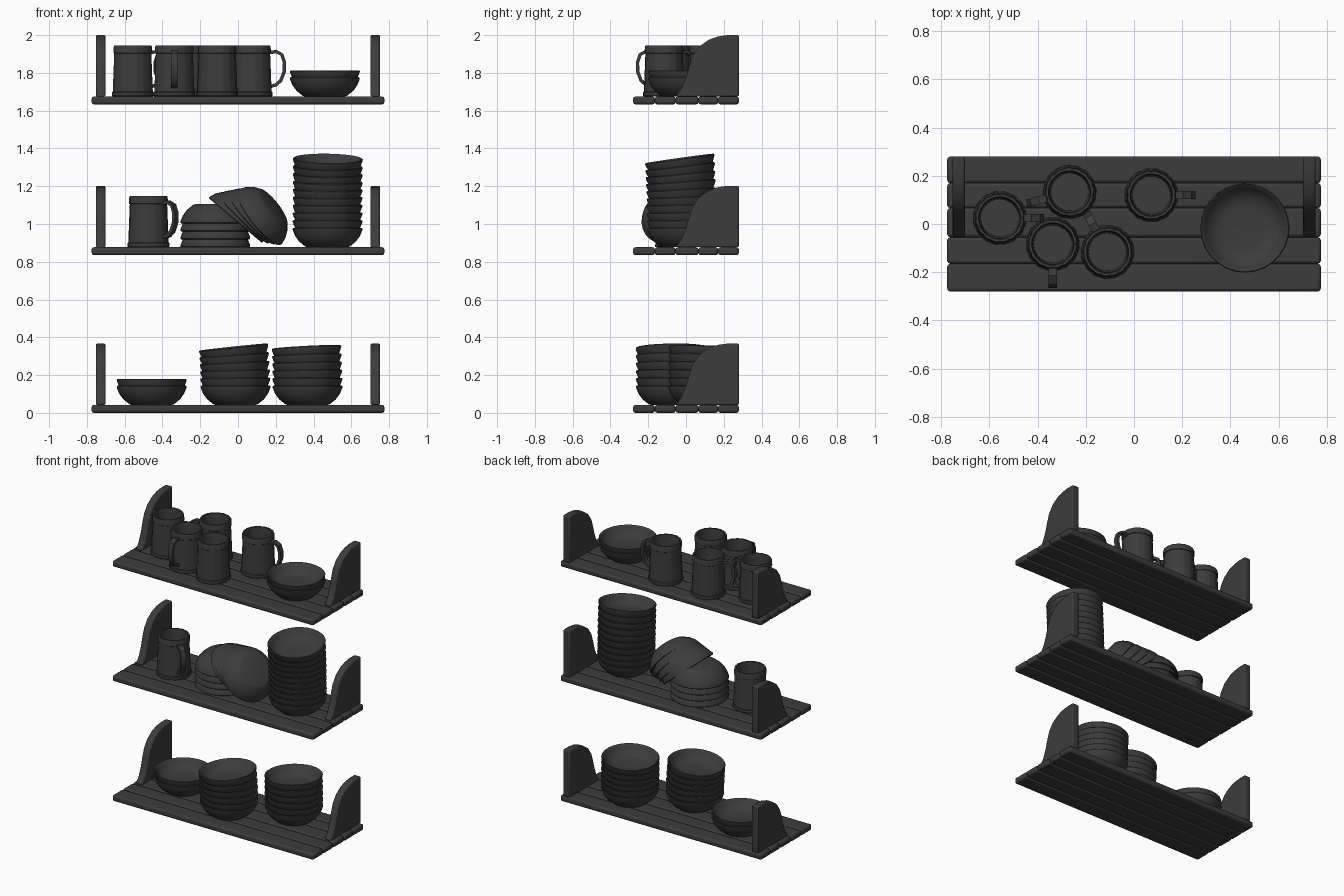
import bpy, bmesh, math
from mathutils import Matrix, Vector

if "Cube" in bpy.data.objects:
    bpy.data.objects.remove(bpy.data.objects["Cube"])

mat = bpy.data.materials.new("charcoal")
mat.diffuse_color = (0.045, 0.045, 0.045, 1)
mat.use_nodes = True
mat.node_tree.nodes["Principled BSDF"].inputs["Base Color"].default_value = mat.diffuse_color


def finish(bm, name, angle=35):
    bmesh.ops.recalc_face_normals(bm, faces=bm.faces)
    me = bpy.data.meshes.new(name)
    bm.to_mesh(me)
    bm.free()
    me.materials.append(mat)
    me.shade_smooth()
    me.set_sharp_from_angle(angle=math.radians(angle))
    return me


def place(me, name, matrix=Matrix()):
    ob = bpy.data.objects.new(name, me)
    bpy.context.collection.objects.link(ob)
    ob.matrix_world = matrix
    return ob


def bevel(ob, width, segments=2):
    m = ob.modifiers.new("bevel", 'BEVEL')
    m.width, m.segments, m.limit_method = width, segments, 'ANGLE'


def lathe(bm, profile, steps, groove=lambda i, k: 0.0):
    """Revolve (radius, z) points; the two ends are capped with flat discs."""
    rings = []
    for k, (r, z) in enumerate(profile):
        rings.append([bm.verts.new(((r - groove(i, k)) * math.cos(2 * math.pi * i / steps),
                                    (r - groove(i, k)) * math.sin(2 * math.pi * i / steps), z))
                      for i in range(steps)])
    for a, b in zip(rings, rings[1:]):
        for i in range(steps):
            j = (i + 1) % steps
            bm.faces.new((a[i], a[j], b[j], b[i]))
    bm.faces.new(rings[0])
    bm.faces.new(rings[-1])


# Bowl: outer wall, rim, inner wall
def bowl_mesh():
    bm = bmesh.new()
    lathe(bm, [(.105, 0), (.118, .004), (.15, .03), (.172, .06), (.184, .09), (.185, .098), (.181, .102),
               (.174, .098), (.165, .08), (.148, .06), (.118, .042), (.09, .038)], 28)
    return finish(bm, "bowl", 50)


# Tankard: staved body with rim and base bands, plus strap handle
def mug_mesh():
    bm = bmesh.new()
    body = [(.108, 0), (.111, .004), (.111, .022), (.107, .026), (.099, .228), (.103, .231),
            (.102, .262), (.099, .27), (.088, .27), (.084, .23), (.078, .03)]
    lathe(bm, body, 48, lambda i, k: .003 if i % 3 == 0 and k < 8 else 0.0)
    path = [Vector(p) for p in ((.092, .232), (.13, .238), (.16, .222), (.174, .18), (.172, .13),
                                (.155, .085), (.13, .062), (.095, .052))]
    prev = None
    for i, p in enumerate(path):
        t = (path[min(i + 1, len(path) - 1)] - path[max(i - 1, 0)]).normalized()
        n = Vector((-t.y, t.x)) * .009
        ring = [bm.verts.new((p.x + s * n.x, w, p.y + s * n.y))
                for s, w in ((1, -.017), (1, .017), (-1, .017), (-1, -.017))]
        if prev:
            for a in range(4):
                b = (a + 1) % 4
                bm.faces.new((prev[a], prev[b], ring[b], ring[a]))
        else:
            bm.faces.new(ring)
        prev = ring
    bm.faces.new(prev)
    return finish(bm, "tankard")


# Shelf board strip
def plank_mesh(y0, y1):
    bm = bmesh.new()
    bmesh.ops.create_cube(bm, size=1, matrix=Matrix.Translation((0, (y0 + y1) / 2, .021))
                          @ Matrix.Diagonal((1.55, y1 - y0, .042, 1)))
    return finish(bm, "plank")


# Curved end bracket, extruded along x
def bracket_mesh():
    pts = [(.28, 0), (.28, .325), (.22, .325), (.17, .318), (.12, .3), (.07, .265), (.035, .215),
           (.015, .155), (0, .1), (-.025, .04), (-.055, 0)]
    bm = bmesh.new()
    f = bm.faces.new([bm.verts.new((-.025, y, z)) for y, z in pts])
    ext = bmesh.ops.extrude_face_region(bm, geom=[f])
    bmesh.ops.translate(bm, vec=(.05, 0, 0), verts=[v for v in ext["geom"] if isinstance(v, bmesh.types.BMVert)])
    return finish(bm, "bracket")


bowl, mug, bracket = bowl_mesh(), mug_mesh(), bracket_mesh()
edges = [-.28, -.165, -.055, .066, .17, .28]
planks = [plank_mesh(a, b) for a, b in zip(edges, edges[1:])]
T, R = Matrix.Translation, Matrix.Rotation
BASES = [0.0, .835, 1.633]
TOP = .042

# Shelves with end brackets
for s, z in enumerate(BASES):
    for i, p in enumerate(planks):
        bevel(place(p, f"shelf_{s}_plank_{i}", T((0, 0, z))), .012)
    for side in (-1, 1):
        bevel(place(bracket, f"shelf_{s}_bracket_{'left' if side < 0 else 'right'}",
                    T((side * .727, 0, z + TOP))), .007)


# Upright stack whose upper bowls tilt progressively (degrees about x and y)
def stack(name, shelf, x, y, count, tilt=(0, 0), step=.041):
    for i in range(count):
        f = (i / max(count - 1, 1)) ** 1.5
        place(bowl, f"{name}_{i}", T((x, y, BASES[shelf] + TOP + i * step))
              @ R(math.radians(tilt[0] * f), 4, 'X') @ R(math.radians(tilt[1] * f), 4, 'Y')
              @ R(i * .7, 4, 'Z'))


stack("left_bowl_pair", 0, -.457, .05, 2, step=.036)
stack("middle_bowl_stack", 0, -.013, -.08, 6, (1, -6))
stack("right_bowl_stack", 0, .368, .09, 6, (-2, -3))
stack("tall_bowl_stack", 1, .474, -.02, 10, (8, 1))
stack("top_bowl_pair", 2, .46, -.017, 2, step=.036)

# Upside-down stack
for i in range(4):
    place(bowl, f"inverted_bowl_{i}", T((-.12, .02, BASES[1] + TOP + .102 + i * .042)) @ R(math.pi, 4, 'X'))

# Bowls leaning against the upside-down stack (placed by rim centre)
for i in range(4):
    f = i / 3
    place(bowl, f"leaning_bowl_{i}",
          T((-.013 + .125 * f, -.01 - .045 * f, 1.02 + .015 * f)) @ R(math.radians(-18 * f), 4, 'Z')
          @ R(math.radians(40 + 13 * f), 4, 'Y') @ T((0, 0, .1)) @ R(math.pi, 4, 'X'))

# Tankards: shelf, x, y, handle direction
for i, (s, x, y, a) in enumerate([(1, -.474, -.03, -35), (2, -.557, .025, 0), (2, -.267, .133, 195),
                                  (2, -.337, -.083, -90), (2, -.11, -.116, 118), (2, .072, .12, 0)]):
    place(mug, f"tankard_{i}", T((x, y, BASES[s] + TOP)) @ R(math.radians(a), 4, 'Z'))
